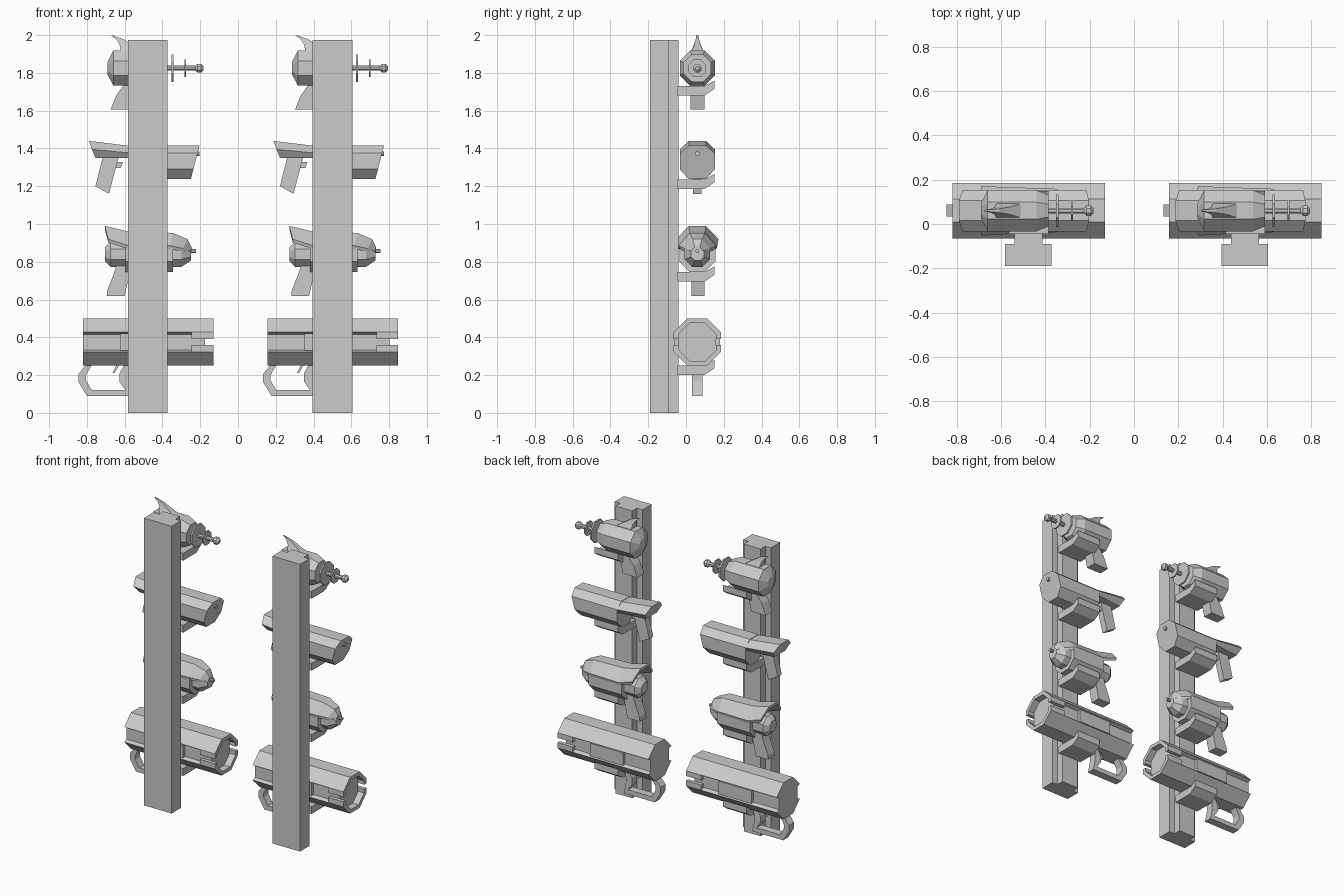
import bpy, bmesh, math

if "Cube" in bpy.data.objects:
    bpy.data.objects.remove(bpy.data.objects["Cube"])

YC = 0.06            # gun centre line in y
X0 = 0.0             # offset of the rack being built


def loft(name, rings):
    """Skin a list of equal-length closed rings and cap both ends."""
    bm = bmesh.new()
    vs = [[bm.verts.new((x + X0, y, z)) for x, y, z in r] for r in rings]
    n = len(vs[0])
    for a, b in zip(vs, vs[1:]):
        for i in range(n):
            j = (i + 1) % n
            bm.faces.new((a[i], a[j], b[j], b[i]))
    bm.faces.new(vs[0][::-1])
    bm.faces.new(vs[-1])
    bmesh.ops.recalc_face_normals(bm, faces=bm.faces)
    me = bpy.data.meshes.new(name)
    bm.to_mesh(me)
    bm.free()
    ob = bpy.data.objects.new(name, me)
    bpy.context.collection.objects.link(ob)
    return ob


def prism_y(name, xz, y0, y1):
    return loft(name, [[(x, y, z) for x, z in xz] for y in (y0, y1)])


def prism_x(name, yz, x0, x1):
    return loft(name, [[(x, y, z) for y, z in yz] for x in (x0, x1)])


def box(name, x0, x1, y0, y1, z0, z1):
    return prism_y(name, [(x0, z0), (x1, z0), (x1, z1), (x0, z1)], y0, y1)


def lathe(name, profile, zc, n=8):
    """Faceted body along x from (x, apothem) pairs, flat side up."""
    rings = []
    for x, r in profile:
        c = r / math.cos(math.pi / n)
        rings.append([(x, YC + c * math.cos((i + .5) * 2 * math.pi / n),
                       zc + c * math.sin((i + .5) * 2 * math.pi / n)) for i in range(n)])
    return loft(name, rings)


def bracket(z):
    """Shelf hook with an upturned lip; z is the top of the shelf."""
    prism_x("bracket", [(-.045, z - .05), (.097, z - .05), (.15, z - .015),
                        (.15, z + .03), (.097, z), (-.045, z)], -.565, -.385)


def post():
    box("post", -.583, -.372, -.19, -.09, 0, 1.975)
    box("post_rail", -.54, -.413, -.09, -.04, 0, 1.975)


def ray_pistol():
    zc = 1.825
    lathe("ray_body", [(-.69, .035), (-.66, .093), (-.44, .093), (-.385, .07)], zc)
    lathe("ray_barrel", [(-.39, .013), (-.21, .013)], zc)
    lathe("ray_disc_large", [(-.352, .073), (-.341, .073)], zc)
    lathe("ray_disc_small", [(-.284, .046), (-.275, .046)], zc)
    lathe("ray_tip", [(-.226, .012), (-.215, .023), (-.195, .023), (-.182, .01)], zc)
    # swept fin, wide at the base and thin at the tip
    fin = [(-.62, 1.91, -.50, 1.91, .035), (-.627, 1.95, -.555, 1.945, .018),
           (-.645, 1.978, -.605, 1.978, .009), (-.675, 2.0, -.66, 1.997, .004)]
    loft("ray_fin", [[(xa, YC - h, za), (xb, YC - h, zb), (xb, YC + h, zb), (xa, YC + h, za)]
                     for xa, za, xb, zb, h in fin])
    prism_y("ray_grip", [(-.675, 1.605), (-.565, 1.605), (-.53, 1.75), (-.595, 1.75),
                         (-.645, 1.68)], .025, .098)
    bracket(1.73)


def slab_pistol():
    # main octagonal body with raked muzzle
    sec = [(-.045, 1.415), (.045, 1.415), (.093, 1.375), (.093, 1.29),
           (.045, 1.237), (-.045, 1.237), (-.093, 1.29), (-.093, 1.375)]
    loft("slab_body", [[(-.56, YC + h, z) for h, z in sec],
                       [(-.205 - (1.41 - z) * .26, YC + h, z) for h, z in sec]])
    # raised tail shell over the grip
    tail = [(-.045, 1.44, -.79), (.045, 1.44, -.79), (.093, 1.395, -.773),
            (.06, 1.35, -.755), (-.06, 1.35, -.755), (-.093, 1.395, -.773)]
    join = [(-.045, 1.412), (.045, 1.412), (.093, 1.375), (.08, 1.35), (-.08, 1.35), (-.093, 1.375)]
    loft("slab_tail", [[(x, YC + h, z) for h, z, x in tail],
                       [(-.56, YC + h, z) for h, z in join]])
    lathe("slab_nozzle", [(-.25, .012), (-.203, .012)], 1.373)
    prism_y("slab_grip", [(-.715, 1.36), (-.63, 1.36), (-.683, 1.16), (-.755, 1.20)], .038, .082)
    prism_y("slab_trigger", [(-.65, 1.327), (-.61, 1.327), (-.62, 1.297), (-.66, 1.297)], .05, .07)
    bracket(1.235)


def cowl_pistol():
    zc = .84
    lathe("cowl_body", [(-.705, .036), (-.675, .067), (-.595, .067), (-.595, .095), (-.345, .095),
                        (-.345, .067), (-.30, .067), (-.25, .034)], zc)
    lathe("cowl_nozzle", [(-.26, .01), (-.223, .01)], .857)
    # roof-like cowl: x top, half width top, z top, x side, half width side, z side
    secs = [(-.705, .045, .99, -.687, .112, .92), (-.58, .042, .96, -.58, .106, .885),
            (-.345, .04, .953, -.36, .10, .885), (-.268, .025, .92, -.29, .065, .87),
            (-.247, .014, .88, -.25, .03, .86)]
    rings = []
    for xt, ht, zt, xs, hs, zs in secs:
        upper = [(xs, -hs, zs), (xt, -ht, zt), (xt, ht, zt), (xs, hs, zs)]
        lower = [(x, h * .95, z - .018) for x, h, z in reversed(upper)]
        rings.append([(x, YC + h, z) for x, h, z in upper + lower])
    loft("cowl_roof", rings)
    prism_y("cowl_grip", [(-.695, .62), (-.60, .62), (-.565, .78), (-.64, .79),
                          (-.66, .73), (-.692, .65)], .028, .098)
    bracket(.745)


def launcher():
    zc = .375
    lathe("launcher_core", [(-.82, .10), (-.175, .10)], zc)
    # upper and lower shells with side lips
    arch = [(-.125, .052), (-.052, .125), (.052, .125), (.125, .052),
            (.10, .041), (.041, .10), (-.041, .10), (-.10, .041)]
    lip = [(.10, .041), (.125, .052), (.125, .016), (.10, .016)]
    for s in (1, -1):
        prism_x("launcher_shell", [(YC + y, zc + s * z) for y, z in arch], -.82, -.13)
        for t in (1, -1):
            prism_x("launcher_lip", [(YC + t * y, zc + s * z) for y, z in lip], -.245, -.13)
    for t in (1, -1):
        prism_x("launcher_side_block", [(YC + t * y, zc + z) for y, z in
                                        [(.095, .041), (.121, .044), (.121, -.044), (.095, -.041)]],
                -.625, -.375)
    # looped handle
    outer = [(-.80, .26), (-.845, .205), (-.845, .165), (-.80, .09),
             (-.565, .09), (-.58, .165), (-.58, .21), (-.56, .26)]
    inner = [(-.60, .26), (-.627, .21), (-.627, .165), (-.597, .122),
             (-.775, .122), (-.805, .172), (-.805, .2), (-.77, .26)]
    prism_y("launcher_handle", outer + inner, .033, .087)
    prism_y("launcher_trigger", [(-.665, .21), (-.655, .21), (-.625, .26), (-.64, .26)], .05, .07)
    bracket(.25)


# two identical racks side by side
for X0 in (0.0, 0.977):
    post()
    ray_pistol()
    slab_pistol()
    cowl_pistol()
    launcher()
